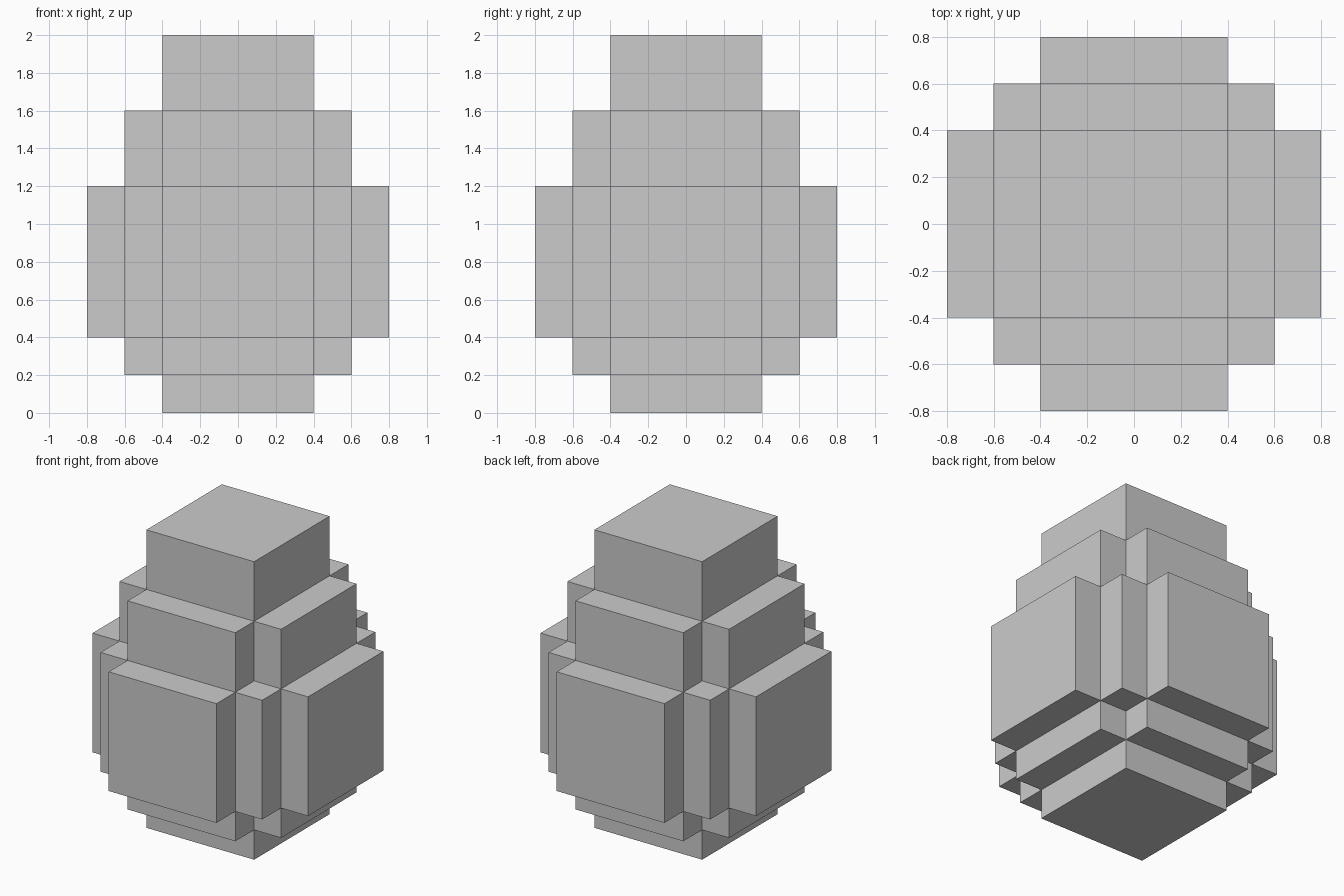
import bpy, bmesh
from itertools import product

if "Cube" in bpy.data.objects:
    bpy.data.objects.remove(bpy.data.objects["Cube"])

# Step positions along each axis; the blocky egg is a 5x5x5 grid of unequal cells
SIDE = [-0.8, -0.6, -0.4, 0.4, 0.6, 0.8]
UP = [0.0, 0.2, 0.4, 1.2, 1.6, 2.0]
GRID = (SIDE, SIDE, UP)


def filled(cell):
    # A cell is solid when its total step distance from the middle is at most two
    return sum(abs(c - 2) for c in cell) <= 2


bm = bmesh.new()
verts = {}


def vert(key):
    if key not in verts:
        verts[key] = bm.verts.new([GRID[a][key[a]] for a in range(3)])
    return verts[key]


# Outer skin: one rectangle wherever a solid cell meets an empty one
for cell in filter(filled, product(range(5), repeat=3)):
    for axis, side in product(range(3), (0, 1)):
        neighbour = list(cell)
        neighbour[axis] += 2 * side - 1
        if filled(neighbour):
            continue
        u, v = (axis + 1) % 3, (axis + 2) % 3
        corners = []
        for du, dv in ((0, 0), (1, 0), (1, 1), (0, 1)):
            key = list(cell)
            key[axis] += side
            key[u] += du
            key[v] += dv
            corners.append(vert(tuple(key)))
        bm.faces.new(corners if side else corners[::-1])

# Stepped egg object
mesh = bpy.data.meshes.new("stepped_egg")
bm.to_mesh(mesh)
bm.free()
egg = bpy.data.objects.new("stepped_egg", mesh)
bpy.context.collection.objects.link(egg)
